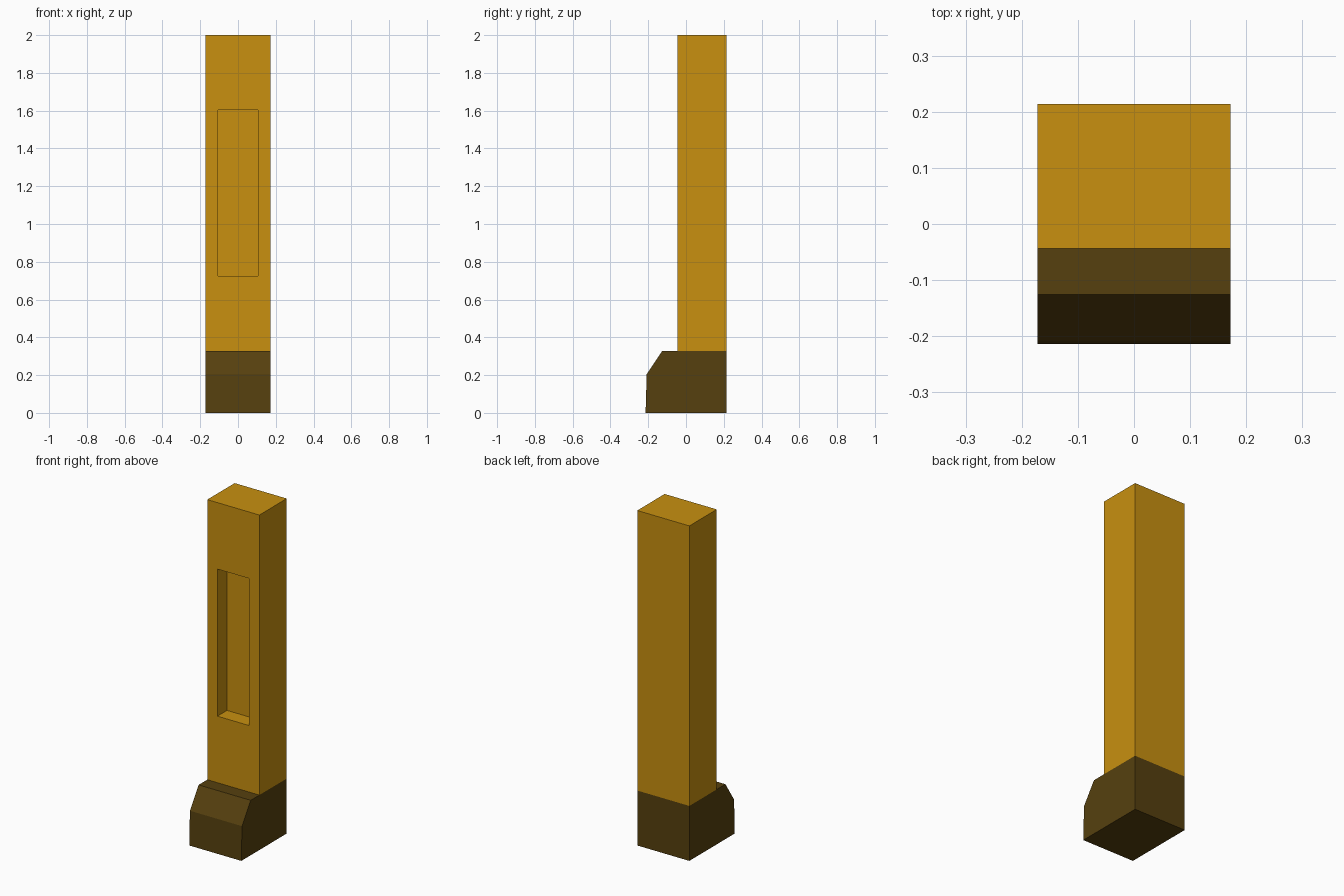
import bpy, bmesh

if "Cube" in bpy.data.objects:
    bpy.data.objects.remove(bpy.data.objects["Cube"])

HALF_W = 0.172
BASE_TOP = 0.328


def material(name, color):
    mat = bpy.data.materials.new(name)
    mat.diffuse_color = (*color, 1.0)
    mat.use_nodes = True
    mat.node_tree.nodes["Principled BSDF"].inputs["Base Color"].default_value = mat.diffuse_color
    return mat


def finish(name, bm, mat):
    bmesh.ops.recalc_face_normals(bm, faces=bm.faces)
    mesh = bpy.data.meshes.new(name)
    bm.to_mesh(mesh)
    bm.free()
    mesh.materials.append(mat)
    obj = bpy.data.objects.new(name, mesh)
    bpy.context.collection.objects.link(obj)
    return obj


def extrude_profile(name, profile, half_width, mat):
    """Sweep a closed (y, z) profile along x."""
    bm = bmesh.new()
    face = bm.faces.new([bm.verts.new((-half_width, y, z)) for y, z in profile])
    out = bmesh.ops.extrude_face_region(bm, geom=[face], use_keep_orig=True)
    verts = [v for v in out["geom"] if isinstance(v, bmesh.types.BMVert)]
    bmesh.ops.translate(bm, verts=verts, vec=(2 * half_width, 0, 0))
    return finish(name, bm, mat)


def recessed_column(name, y0, y1, z0, z1, rx, rz0, rz1, depth, mat):
    """Box whose front face has a rectangular pocket."""
    bm = bmesh.new()
    bmesh.ops.create_cube(bm, size=1)
    for v in bm.verts:
        v.co = (HALF_W if v.co.x > 0 else -HALF_W,
                y1 if v.co.y > 0 else y0,
                z1 if v.co.z > 0 else z0)
    front = min(bm.faces, key=lambda f: f.calc_center_median().y)
    # Border around the pocket opening
    bmesh.ops.inset_region(bm, faces=[front], thickness=0.05)
    mid = (z0 + z1) / 2
    for v in front.verts:
        v.co.x = rx if v.co.x > 0 else -rx
        v.co.z = rz1 if v.co.z > mid else rz0
    # Pocket walls and back
    pocket = bmesh.ops.extrude_discrete_faces(bm, faces=[front])["faces"][0]
    bmesh.ops.translate(bm, verts=pocket.verts, vec=(0, depth, 0))
    return finish(name, bm, mat)


amber = material("amber", (0.578, 0.279, 0.005))
dark_brown = material("dark_brown", (0.093, 0.051, 0.0045))

# Plinth with a chamfered front
extrude_profile("base", [(-0.214, 0), (-0.208, 0.205), (-0.126, BASE_TOP),
                         (0.214, BASE_TOP), (0.214, 0)], HALF_W, dark_brown)

# Upright pillar with a tall front recess
recessed_column("column", -0.044, 0.214, BASE_TOP, 2.0,
                0.105, 0.725, 1.603, 0.09, amber)
